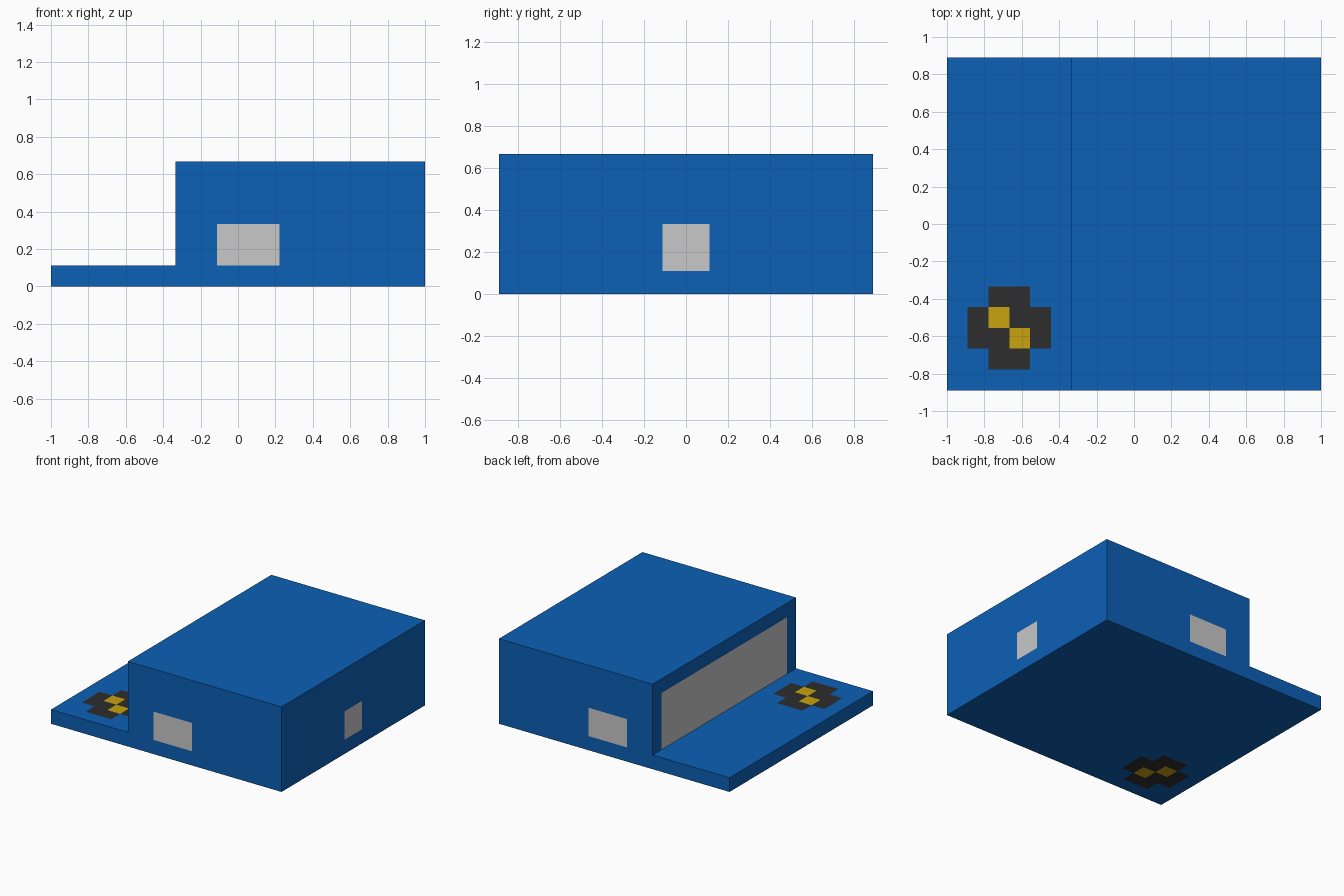
import bpy, bmesh
from mathutils import Vector

if "Cube" in bpy.data.objects:
    bpy.data.objects.remove(bpy.data.objects["Cube"])

U = 1 / 9  # every dimension is a multiple of this module


def material(name, rgb):
    m = bpy.data.materials.new(name)
    m.diffuse_color = (*rgb, 1)
    m.use_nodes = True
    m.node_tree.nodes["Principled BSDF"].inputs["Base Color"].default_value = m.diffuse_color
    return m


BLUE, GREY, DARK, YELLOW = range(4)
materials = [
    material("blue", (0.0037, 0.117, 0.468)),
    material("light grey", (0.578, 0.578, 0.578)),
    material("charcoal", (0.026, 0.026, 0.026)),
    material("yellow", (0.578, 0.361, 0.0044)),
]

# Painted areas: colour, face axis, lower and upper corner in modules.
# Later entries paint over earlier ones.
patches = [
    (GREY, 1, (-1, -8, 1), (2, 8, 3)),       # front and back windows
    (GREY, 0, (9, -1, 1), (9, 1, 3)),        # right window
    (GREY, 0, (-3, -7, 1), (-3, 7, 5)),      # long panel above the step
    (DARK, 2, (-8, -6, 0), (-4, -4, 1)),     # cross, on deck and underside
    (DARK, 2, (-7, -7, 0), (-5, -3, 1)),
    (YELLOW, 2, (-7, -5, 0), (-6, -4, 1)),   # two diagonal squares in the cross
    (YELLOW, 2, (-6, -6, 0), (-5, -5, 1)),
]

# Stepped hull: side profile extruded across the full depth
bm = bmesh.new()
profile = [(-9, 0), (9, 0), (9, 6), (-3, 6), (-3, 1), (-9, 1)]
base = bm.faces.new([bm.verts.new((x, -8, z)) for x, z in profile])
new = bmesh.ops.extrude_face_region(bm, geom=[base])["geom"]
bmesh.ops.translate(bm, vec=(0, 16, 0),
                    verts=[g for g in new if isinstance(g, bmesh.types.BMVert)])
bmesh.ops.recalc_face_normals(bm, faces=bm.faces)

# Cut the hull along the borders of the painted areas
for axis in range(3):
    cuts = {p[k][axis] for p in patches for k in (2, 3)}
    for c in sorted(cuts | ({-3} if axis == 0 else set())):
        point, normal = Vector(), Vector()
        point[axis], normal[axis] = c, 1
        bmesh.ops.bisect_plane(bm, geom=bm.verts[:] + bm.edges[:] + bm.faces[:],
                               dist=1e-4, plane_co=point, plane_no=normal)

# Colour each face by direction and position
for f in bm.faces:
    c = f.calc_center_median()
    for colour, axis, lo, hi in patches:
        if abs(f.normal[axis]) > 0.9 and all(
                lo[i] - 0.01 < c[i] < hi[i] + 0.01 for i in range(3)):
            f.material_index = colour

bmesh.ops.scale(bm, vec=(U, U, U), verts=bm.verts)
mesh = bpy.data.meshes.new("stepped_hull")
bm.to_mesh(mesh)
bm.free()
for m in materials:
    mesh.materials.append(m)
bpy.context.collection.objects.link(bpy.data.objects.new("stepped_hull", mesh))
